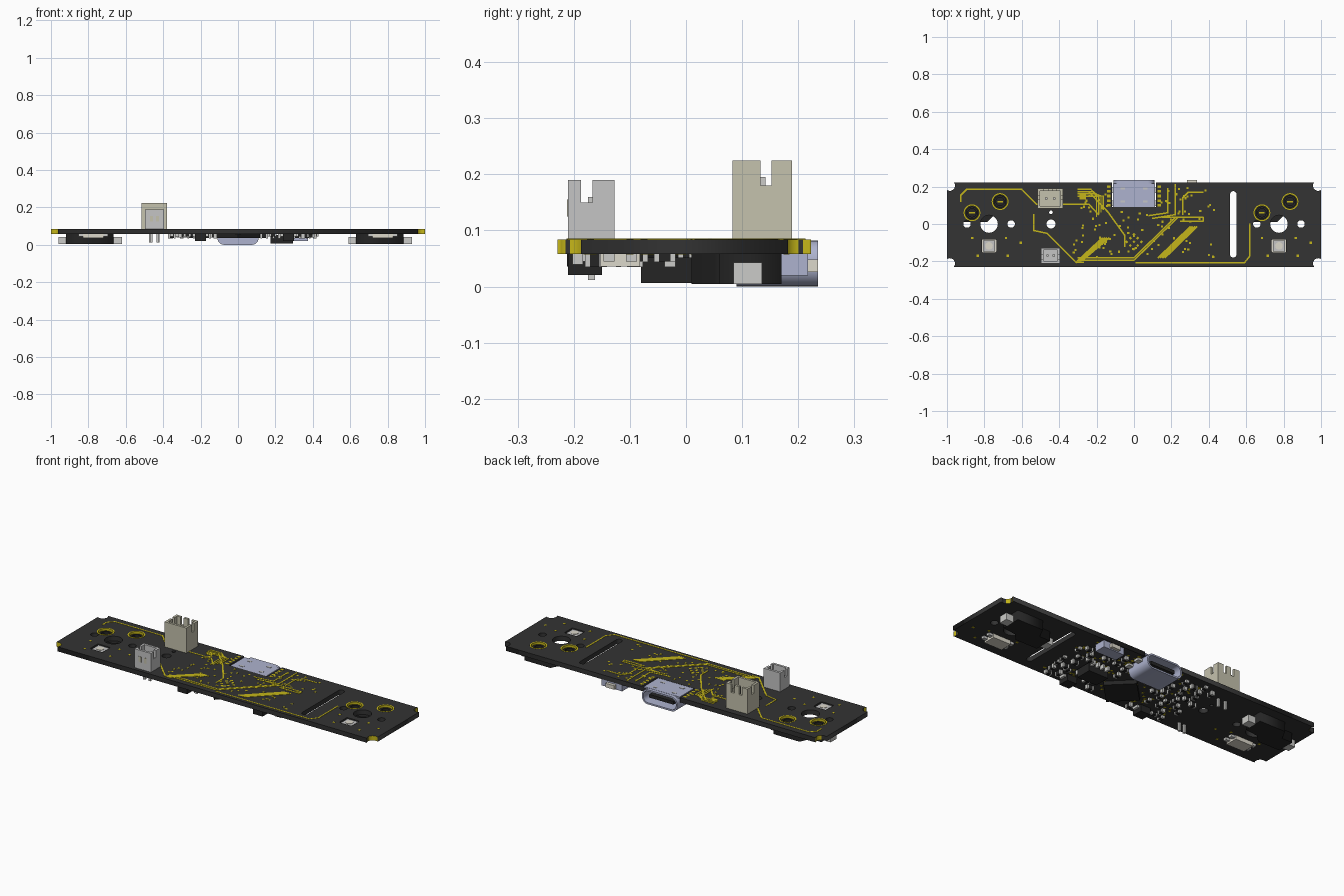
import bpy, bmesh, math, random
from mathutils import Matrix, Vector

cube = bpy.data.objects.get("Cube")
if cube:
    bpy.data.objects.remove(cube)
random.seed(4)


def material(name, r, g, b):
    m = bpy.data.materials.new(name)
    m.diffuse_color = (r, g, b, 1)
    m.use_nodes = True
    m.node_tree.nodes["Principled BSDF"].inputs["Base Color"].default_value = (r, g, b, 1)
    return m


BOARD = material("board black", .033, .033, .033)
GOLD = material("copper yellow", .56, .47, .01)
STEEL = material("shell blue grey", .42, .45, .62)
TAN = material("connector tan", .56, .54, .42)
GREY = material("connector grey", .56, .56, .56)
BLACK = material("plastic black", .018, .018, .018)
METAL = material("contact metal", .6, .6, .58)
CREAM = material("lamp cream", .72, .69, .6)

TOP, BOTTOM = .084, .058
BACK, FRONT = .223, -.229


def finish(name, mesh, mat):
    ob = bpy.data.objects.new(name, mesh)
    bpy.context.collection.objects.link(ob)
    mesh.materials.append(mat)
    return ob


def boxes(name, mat, items):
    """Each item is (x0, x1, y0, y1, z0, z1) with an optional turn about z."""
    bm = bmesh.new()
    for x0, x1, y0, y1, z0, z1, *turn in items:
        mid = Vector((x0 + x1, y0 + y1, z0 + z1)) / 2
        m = Matrix.Translation(mid) @ Matrix.Rotation(turn[0] if turn else 0, 4, "Z")
        m = m @ Matrix.Diagonal((x1 - x0, y1 - y0, z1 - z0, 1))
        bmesh.ops.create_cube(bm, size=1, matrix=m)
    mesh = bpy.data.meshes.new(name)
    bm.to_mesh(mesh)
    bm.free()
    return finish(name, mesh, mat)


def block(x, y, w, d, z0, z1, turn=0):
    return (x - w / 2, x + w / 2, y - d / 2, y + d / 2, z0, z1, turn)


def circle(x, y, r, n=24):
    return [(x + r * math.cos(math.tau * i / n), y + r * math.sin(math.tau * i / n)) for i in range(n)]


def rounded(x, y, w, h, r, n=6):
    pts = []
    for q, (sx, sy) in enumerate(((1, 1), (-1, 1), (-1, -1), (1, -1))):
        for i in range(n + 1):
            a = math.pi / 2 * (q + i / n)
            pts.append((x + sx * (w / 2 - r) + r * math.cos(a), y + sy * (h / 2 - r) + r * math.sin(a)))
    return pts


def prism(name, mat, loops, z0, z1, upright=False):
    """Extrude filled outlines, inner loops become holes; upright extrudes along y."""
    cu = bpy.data.curves.new(name, "CURVE")
    cu.dimensions = "2D"
    cu.fill_mode = "BOTH"
    cu.extrude = (z1 - z0) / 2
    for loop in loops:
        sp = cu.splines.new("POLY")
        sp.points.add(len(loop) - 1)
        for p, (x, y) in zip(sp.points, loop):
            p.co = (x, y, 0, 1)
        sp.use_cyclic_u = True
    tmp = bpy.data.objects.new(name + "_outline", cu)
    bpy.context.collection.objects.link(tmp)
    dg = bpy.context.evaluated_depsgraph_get()
    mesh = bpy.data.meshes.new_from_object(tmp.evaluated_get(dg))
    bpy.data.objects.remove(tmp)
    mesh.name = name
    mesh.materials.clear()
    mesh.transform(Matrix.Translation((0, 0, (z0 + z1) / 2)))
    if upright:
        mesh.transform(Matrix(((1, 0, 0, 0), (0, 0, 1, 0), (0, 1, 0, 0), (0, 0, 0, 1))))
    bm = bmesh.new()
    bm.from_mesh(mesh)
    bmesh.ops.remove_doubles(bm, verts=bm.verts, dist=1e-5)
    bmesh.ops.recalc_face_normals(bm, faces=bm.faces)
    bm.to_mesh(mesh)
    bm.free()
    return finish(name, mesh, mat)


# Board outline: scalloped corners and a bay in the back edge for the port
def corner(sx, sy):
    cy = BACK - .018 if sy > 0 else FRONT + .018
    arc = [math.radians(302.5 - 162.5 * i / 10) for i in range(11)]
    pts = [(sx * (.985 + .028 * math.cos(a)), cy + sy * .028 * math.sin(a)) for a in arc]
    return pts if sx * sy > 0 else pts[::-1]


bay = [(.118, BACK), (.118, .09), (-.118, .09), (-.118, BACK)]
outline = corner(1, 1) + bay + corner(-1, 1) + corner(-1, -1) + corner(1, -1)
holes = [rounded(.531, -.002, .035, .355, .0174), circle(-.444, 0, .024), circle(-.444, .062, .01, 12)]
SIDES = (-.775, .775)
SOCKET_HOLES = ((-.091, .06), (.059, .12))
for cx in SIDES:
    holes += [circle(cx, 0, .047), circle(cx - .118, 0, .02), circle(cx + .118, 0, .02)]
    holes.append(rounded(cx, -.117, .078, .07, .006, 2))
    holes += [circle(cx + x, y, .037) for x, y in SOCKET_HOLES]
board = prism("circuit_board", BOARD, [outline] + holes, BOTTOM, TOP)
board.data.materials.append(GOLD)
for p in board.data.polygons:
    c = p.center
    plated = abs(c.x) > .95 and abs(c.y) > .18 and max(abs(p.normal.x), abs(p.normal.y)) < .999
    ring = any(abs(math.hypot(c.x - cx - x, c.y - y) - .037) < .002 for cx in SIDES for x, y in SOCKET_HOLES)
    if abs(p.normal.z) < .5 and (plated or ring):
        p.material_index = 1

# Switch sockets, plated rings and lamps on both ends
body = [(-.145, .01), (-.01, .01), (.03, .05), (.11, .06), (.11, .17), (-.05, .17), (-.08, .11), (-.145, .11)]
for side, cx in zip(("right", "left"), SIDES):
    prism(side + "_socket_body", BLACK, [[(cx + x, y) for x, y in body]], .005, BOTTOM)
    boxes(side + "_socket_tabs", METAL, [
        (cx - .185, cx - .145, .035, .085, .005, .043), (cx + .11, cx + .155, .085, .135, .005, .043)])
    for i, (x, y) in enumerate(SOCKET_HOLES):
        x += cx
        prism(f"{side}_socket_post_{i}", BLACK, [circle(x, y, .033), circle(x, y, .022)], .045, .074)
        prism(f"{side}_plated_ring_{i}", GOLD, [circle(x, y, .045), circle(x, y, .037)], BOTTOM - .001, TOP + .001)
        boxes(f"{side}_socket_contact_{i}", GOLD, [block(x, y, .03, .008, .055, .066)])
    boxes(side + "_lamp_base", CREAM, [block(cx, -.117, .11, .07, .036, BOTTOM)])
    boxes(side + "_lamp_body", GREY, [block(cx, -.117, .066, .06, .05, .08)])
    prism(side + "_lamp_lens", CREAM, [circle(cx, -.117, .02)], .08, .082)
    boxes(side + "_lamp_legs", METAL, [
        block(cx + sx * .066, -.117 + sy * .02, .026, .02, .045, BOTTOM) for sx in (-1, 1) for sy in (-1, 1)])


# Upright wire connectors: open boxes with slotted side walls
def connector(name, mat, x0, x1, y0, y1, top, s0, s1, sill, back_slots):
    t = .013
    items = [(x0, x1, y0, y1, TOP, TOP + .03), (x0, x1, y0, y0 + t, TOP, top)]
    for a in (x0, x1 - t):
        items += [(a, a + t, y0, s0, TOP, top), (a, a + t, s1, y1, TOP, top), (a, a + t, s0, s1, TOP, sill)]
    items.append((x0, x1, y1 - t, y1, TOP, sill if back_slots else top))
    w = x1 - x0
    if back_slots:
        items += [(x0 + f * w, x0 + g * w, y1 - t, y1, sill, top) for f, g in ((0, .25), (.4, .6), (.75, 1))]
    boxes(name + "_housing", mat, items)
    xs = [x0 + w * f for f in (.34, .66)]
    ym = (y0 + y1) / 2
    boxes(name + "_pins", METAL, [block(x, ym, .012, .012, .012, top - .03) for x in xs])
    return xs


connector("large_connector", TAN, -.515, -.38, .083, .189, .225, .133, .152, .18, True)
xs = connector("small_connector", GREY, -.497, -.395, -.21, -.127, .19, -.187, -.167, .15, False)
boxes("small_connector_windows", TAN, [block(x, -.21, .017, .004, .125, .155) for x in xs])

# Port: hollow rounded shell with back wall and tongue
shell = rounded(0, .041, .22, .082, .036)
prism("port_shell", STEEL, [shell, rounded(0, .041, .202, .064, .028)], .095, .235, True)
prism("port_back", STEEL, [shell], .09, .11, True)
boxes("port_tongue", BLACK, [block(0, .165, .15, .11, .032, .05)])
boxes("port_cover", STEEL, [block(0, .153, .222, .126, .05, .08)[:4] + (.074, .083)])
boxes("port_latches", GREY, [block(x, y, .025, .012, .08, .0845) for x in (-.06, .06) for y in (.12, .19)])
boxes("port_feet", METAL, [block(s * .122, y, .03, .03, .045, BOTTOM) for s in (-1, 1) for y in (.11, .18)])

# Slide switch on the back edge
boxes("slide_switch_body", STEEL, [block(.31, .185, .13, .065, .02, BOTTOM)])
boxes("slide_switch_knob", CREAM, [block(.31, .225, .055, .02, .026, .048)])
boxes("slide_switch_legs", METAL, [block(.31 + x, .145, .014, .025, .05, BOTTOM) for x in (-.045, 0, .045)])

# Chips under the board
boxes("main_chip", BLACK, [block(0, -.095, .165, .165, .036, BOTTOM, math.pi / 4)])
boxes("memory_chip", BLACK, [block(.235, -.035, .12, .09, .006, .052)])
boxes("memory_chip_legs", METAL, [
    block(.19 + .03 * i, -.035 + s * .055, .012, .03, .035, BOTTOM) for i in range(4) for s in (-1, 1)])
boxes("push_buttons", BLACK, [block(x, -.18, .06, .06, .021, BOTTOM) for x in (-.2, .27)])
boxes("push_button_clips", METAL, [block(x, -.18, .085, .035, .045, BOTTOM) for x in (-.2, .27)])

# Scattered small parts, kept clear of the larger ones
KEEP_CLEAR = ((0, -.095, .15), (.235, -.035, .1), (.31, .185, .09), (-.2, -.18, .06),
              (.27, -.18, .06), (0, .16, .15), (-.444, 0, .06), (-.444, .14, .08))
bodies, ends, spots = [], [], []
while len(bodies) < 46:
    x, y = random.uniform(-.36, .42), random.uniform(-.2, .19)
    clear = all(math.hypot(x - a, y - b) > r for a, b, r in KEEP_CLEAR)
    if clear and all(math.hypot(x - a, y - b) > .045 for a, b in spots):
        spots.append((x, y))
        low = random.choice((.036, .04, .045))
        if random.random() < .5:
            bodies.append(block(x, y, .024, .018, low, BOTTOM))
            ends += [block(x + s * .015, y, .009, .019, low - .001, BOTTOM) for s in (-1, 1)]
        else:
            bodies.append(block(x, y, .018, .024, low, BOTTOM))
            ends += [block(x, y + s * .015, .019, .009, low - .001, BOTTOM) for s in (-1, 1)]
boxes("small_part_bodies", BLACK, bodies)
boxes("small_part_ends", METAL, ends)


# Copper traces and vias
def trace(points, w=.008):
    out = []
    for (x0, y0), (x1, y1) in zip(points, points[1:]):
        length = math.hypot(x1 - x0, y1 - y0) + w * .7
        out.append(block((x0 + x1) / 2, (y0 + y1) / 2, length, w, TOP - .001, TOP + .0015,
                         math.atan2(y1 - y0, x1 - x0)))
    return out


lines = trace([(-.925, .12), (-.925, .155), (-.895, .185), (-.6, .185), (-.52, .105), (-.24, .105), (-.19, .05)])
lines += trace([(-.535, .05), (-.535, -.035), (-.465, -.05), (-.31, -.205), (-.27, -.205)])
lines += trace([(.01, -.208), (.59, -.208), (.62, -.17), (.62, 0)])
lines += trace([(-.24, .17), (-.14, .065), (-.05, -.06), (-.05, -.12)])
lines += trace([(.18, .19), (.18, .06), (.08, .045)]) + trace([(.22, .21), (.22, .05), (.1, .03)])
lines += trace([(.37, .17), (.29, .17), (.26, .14), (.26, .05)])
lines += trace([(.15, .035), (.37, .035), (.37, .015), (.25, .015)])
for i in range(4):
    d = .012 * i
    lines += trace([(-.31 + d, -.205 + d / 3), (-.17 + d, -.075)], .009)
    lines += trace([(.13 + d, -.18), (.3 + d, -.015)], .009)
    lines += trace([(-.3, .185 - d), (-.23 + d, .185 - d), (-.2 + d, .15), (-.2 + d, .04 + d)], .007)
for d in (0, .014):
    lines += trace([(-.3, -.18 - d), (0, -.18 - d), (.22 + d, .035)], .008)
boxes("copper_traces", GOLD, lines)

vias = [block((i - j) * .02, -.095 + (i + j) * .02, .013, .013, BOTTOM - .001, TOP + .001, math.pi / 4)
        for i in (-1, 0, 1) for j in (-1, 0, 1)]
vias += [block(s * .135, .1 + .025 * i, .018, .014, BOTTOM - .001, TOP + .001) for s in (-1, 1) for i in range(5)]
vias.append(block(-.275, .147, .035, .03, BOTTOM - .001, TOP + .001))
while len(vias) < 120:
    x, y = random.uniform(-.33, .43), random.uniform(-.2, .2)
    if abs(x) > .14 or y < .07:
        vias.append(block(x, y, .011, .011, BOTTOM - .001, TOP + .001))
for cx in SIDES:
    vias += [block(cx + x, y, .012, .012, BOTTOM - .001, TOP + .001)
             for x, y in ((-.09, -.075), (.09, -.075), (-.06, -.17), (.1, -.17), (.17, -.1))]
boxes("vias", GOLD, vias)
